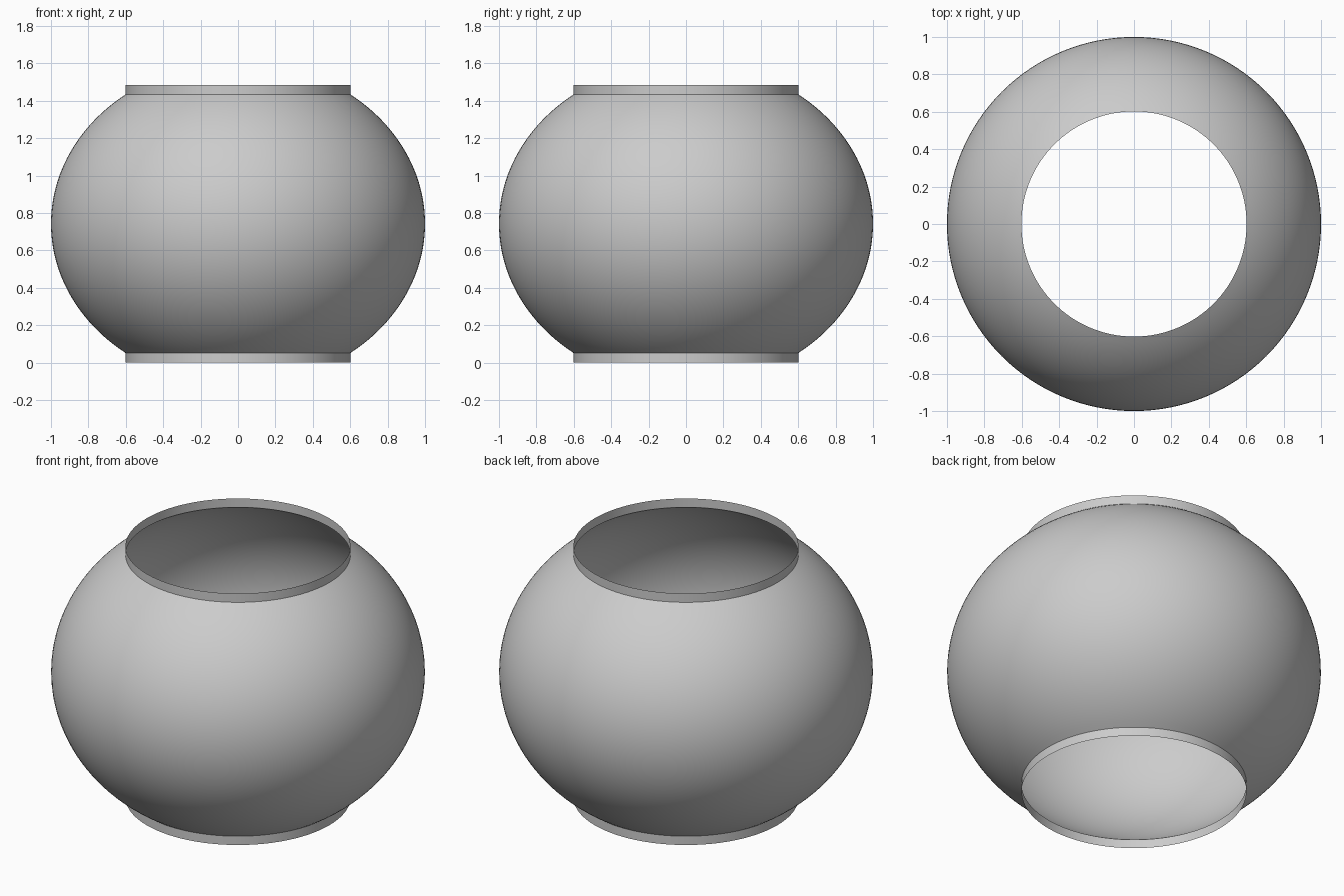
import bpy
import bmesh
from math import sin, cos, pi, acos

SEGMENTS = 128
HEIGHT = 1.485
COLLAR = 0.052
RIM = 0.602

if "Cube" in bpy.data.objects:
    bpy.data.objects.remove(bpy.data.objects["Cube"], do_unlink=True)

grey = bpy.data.materials.new("plain_grey")
grey.use_nodes = True
colour = (0.6, 0.6, 0.6, 1)
grey.diffuse_color = colour
grey.node_tree.nodes["Principled BSDF"].inputs["Base Color"].default_value = colour


def lathe(name, profile):
    """Revolve (radius, height) points, listed bottom to top, into an open shell."""
    bm = bmesh.new()
    rings = []
    for radius, z in profile:
        angles = [2 * pi * i / SEGMENTS for i in range(SEGMENTS)]
        rings.append([bm.verts.new((radius * cos(a), radius * sin(a), z)) for a in angles])
    for low, high in zip(rings, rings[1:]):
        for i in range(SEGMENTS):
            j = (i + 1) % SEGMENTS
            bm.faces.new((low[i], low[j], high[j], high[i]))
    mesh = bpy.data.meshes.new(name)
    bm.to_mesh(mesh)
    bm.free()
    mesh.materials.append(grey)
    mesh.shade_smooth()
    obj = bpy.data.objects.new(name, mesh)
    bpy.context.collection.objects.link(obj)
    return obj


# Flattened round body, open at both ends
rows = 48
middle = HEIGHT / 2
limit = acos(RIM)
half_height = (middle - COLLAR) / sin(limit)
latitudes = [limit * (2 * i / rows - 1) for i in range(rows + 1)]
lathe("globe_shell", [(cos(t), middle + half_height * sin(t)) for t in latitudes])

# Thin upright collars around the openings
lathe("bottom_collar", [(RIM, 0), (RIM, COLLAR)])
lathe("top_collar", [(RIM, HEIGHT - COLLAR), (RIM, HEIGHT)])
